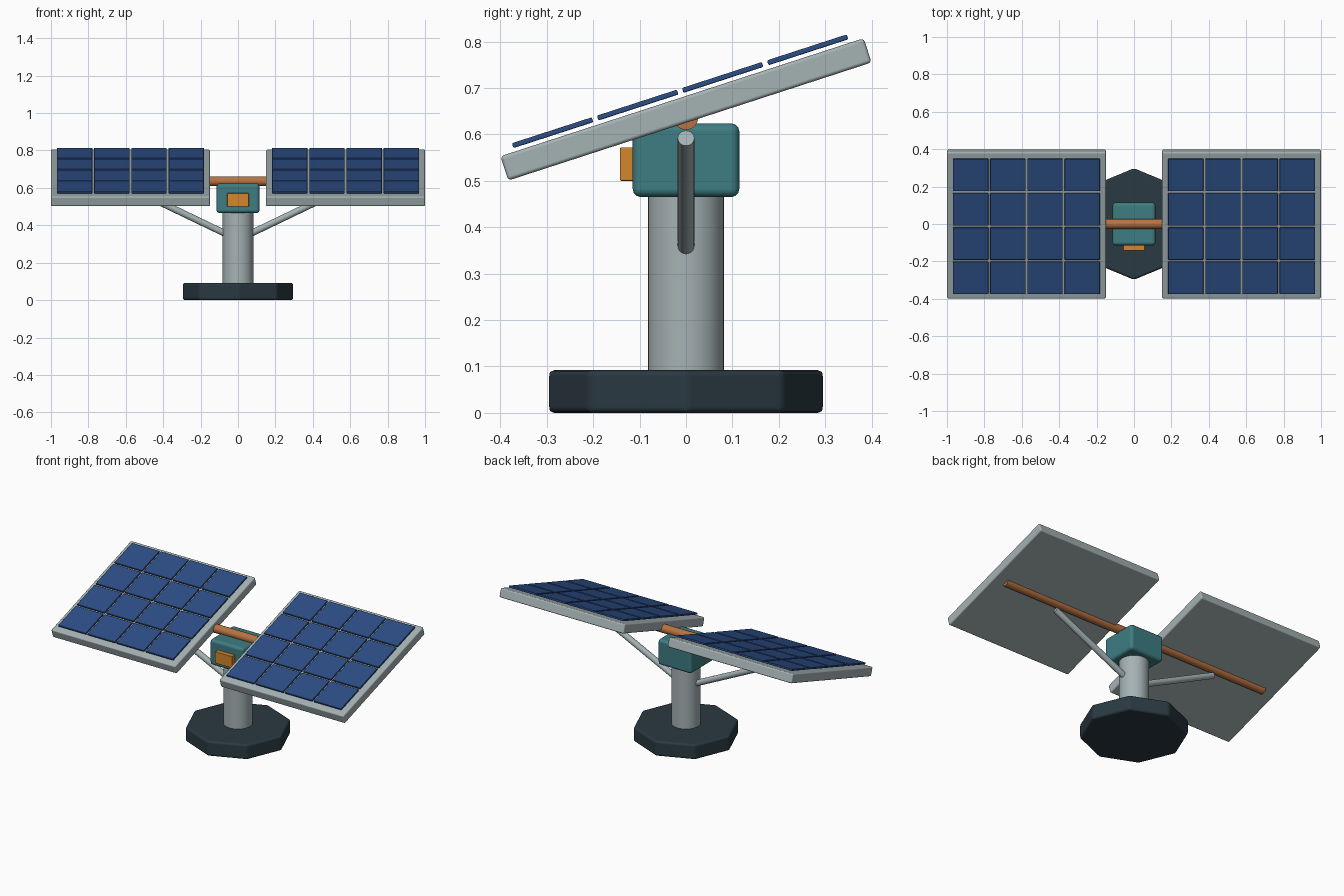
import bpy, bmesh, math
from mathutils import Matrix, Vector

if "Cube" in bpy.data.objects:
    bpy.data.objects.remove(bpy.data.objects["Cube"])


def material(name, rgb):
    m = bpy.data.materials.new(name)
    m.diffuse_color = (*rgb, 1.0)
    m.use_nodes = True
    m.node_tree.nodes["Principled BSDF"].inputs["Base Color"].default_value = m.diffuse_color
    return m


GREY = material("light_grey_metal", (0.376, 0.445, 0.456))
SLATE = material("dark_slate", (0.023, 0.041, 0.054))
TEAL = material("teal", (0.048, 0.205, 0.223))
COPPER = material("copper", (0.479, 0.171, 0.054))
ORANGE = material("orange", (0.658, 0.238, 0.025))
BLUE = material("cell_blue", (0.025, 0.075, 0.235))


def finish(bm, name, mat, matrix, bevel):
    me = bpy.data.meshes.new(name)
    bm.to_mesh(me)
    bm.free()
    me.materials.append(mat)
    ob = bpy.data.objects.new(name, me)
    ob.matrix_world = matrix
    bpy.context.collection.objects.link(ob)
    if bevel:
        me.polygons.foreach_set("use_smooth", [True] * len(me.polygons))
        mod = ob.modifiers.new("bevel", 'BEVEL')
        mod.width = bevel
        mod.segments = 3
        mod.harden_normals = True
    else:
        bpy.ops.object.select_all(action='DESELECT')
        ob.select_set(True)
        bpy.context.view_layer.objects.active = ob
        bpy.ops.object.shade_smooth_by_angle(angle=math.radians(35))
    return ob


def box(name, size, matrix, mat, bevel, centres=((0, 0, 0),)):
    """One or more equal boxes in a single object."""
    bm = bmesh.new()
    for c in centres:
        bmesh.ops.create_cube(bm, size=1, matrix=Matrix.Translation(c) @ Matrix.Diagonal((*size, 1)))
    return finish(bm, name, mat, matrix, bevel)


def rod(name, a, b, radius, mat, sides=32, bevel=0):
    a, b = Vector(a), Vector(b)
    bm = bmesh.new()
    bmesh.ops.create_cone(bm, cap_ends=True, segments=sides, radius1=radius,
                          radius2=radius, depth=(b - a).length)
    turn = (b - a).to_track_quat('Z', 'Y').to_matrix().to_4x4()
    return finish(bm, name, mat, Matrix.Translation((a + b) / 2) @ turn, bevel)


# Octagonal foot, mast, drive head and control box
rod("base", (0, 0, 0), (0, 0, 0.092), 0.298, SLATE, sides=8, bevel=0.013)
rod("mast", (0, 0, 0.08), (0, 0, 0.48), 0.082, GREY)
box("drive_head", (0.23, 0.23, 0.159), Matrix.Translation((0, 0, 0.5445)), TEAL, 0.018)
box("control_box", (0.117, 0.04, 0.072), Matrix.Translation((0, -0.122, 0.536)), ORANGE, 0.003)

# Cross tube carrying both panels
rod("cross_tube", (-0.92, 0, 0.636), (0.92, 0, 0.636), 0.026, COPPER)

# Panels, cells and struts on both sides
tilt = Matrix.Rotation(math.radians(18), 4, 'X')
cells = [((i - 1.5) * 0.199, (j - 1.5) * 0.1926, 0.041) for i in range(4) for j in range(4)]
for side, s in (("left", -1), ("right", 1)):
    place = Matrix.Translation((s * 0.575, 0, 0.654)) @ tilt
    box(side + "_panel_frame", (0.85, 0.823, 0.055), place, GREY, 0.008)
    box(side + "_solar_cells", (0.189, 0.181, 0.011), place, BLUE, 0.003, cells)
    rod(side + "_strut", (s * 0.06, 0, 0.352), (s * 0.56, 0, 0.592), 0.018, GREY, sides=20)
